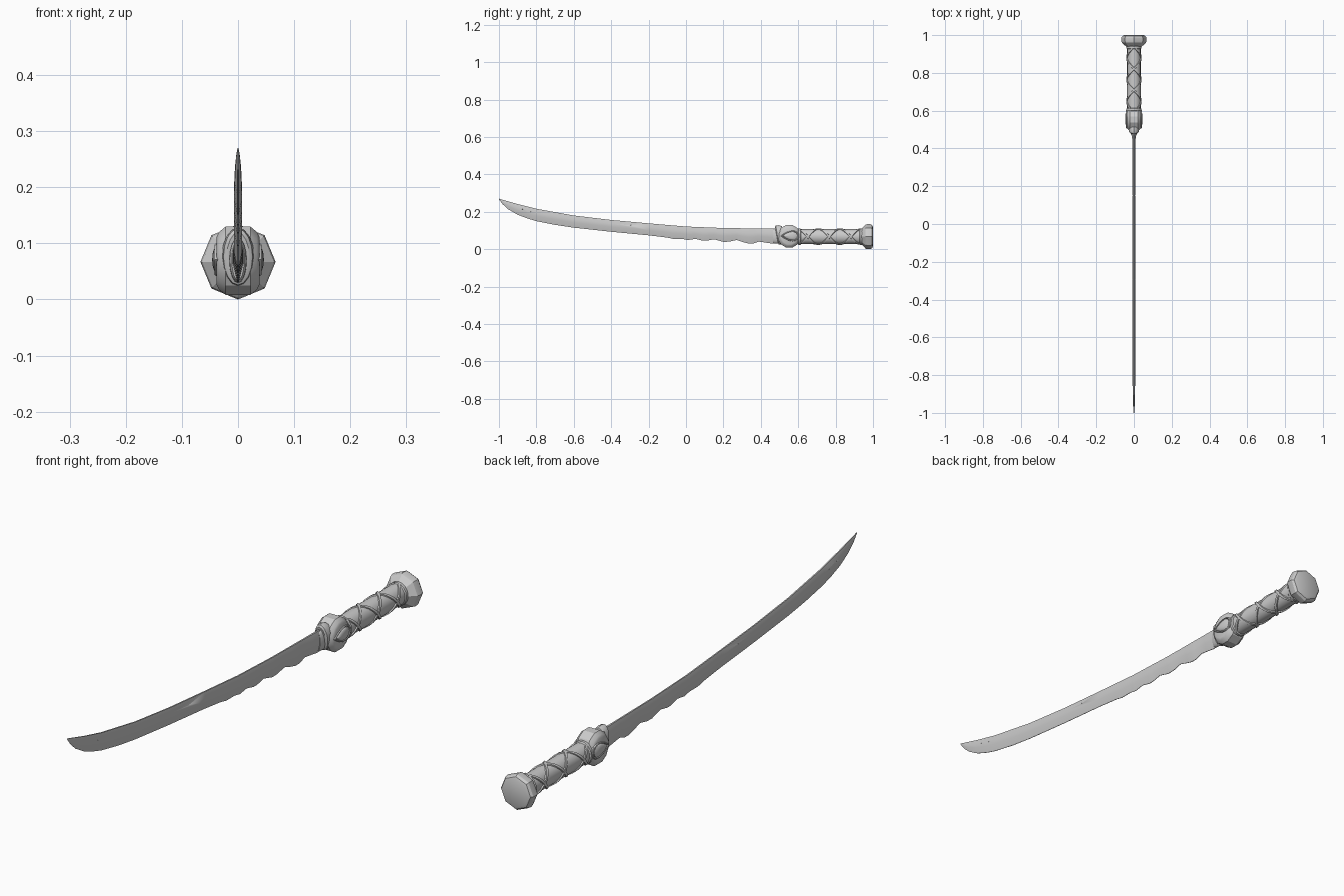
import bpy, bmesh
from math import sin, cos, pi, tau
from mathutils import Vector

if "Cube" in bpy.data.objects:
    bpy.data.objects.remove(bpy.data.objects["Cube"])

ZC = 0.067  # height of the grip axis


def make(name, verts, faces, angle=35):
    me = bpy.data.meshes.new(name)
    me.from_pydata(verts, [], faces)
    bm = bmesh.new()
    bm.from_mesh(me)
    bmesh.ops.recalc_face_normals(bm, faces=bm.faces)
    bm.to_mesh(me)
    bm.free()
    ob = bpy.data.objects.new(name, me)
    bpy.context.collection.objects.link(ob)
    bpy.ops.object.select_all(action='DESELECT')
    ob.select_set(True)
    bpy.context.view_layer.objects.active = ob
    bpy.ops.object.shade_smooth_by_angle(angle=angle * pi / 180)
    return ob


def loft(name, rings, angle=35):
    """Skin a list of equal-length closed rings and cap both ends."""
    n = len(rings[0])
    verts = [p for r in rings for p in r]
    faces = [(i * n + j, i * n + (j + 1) % n, (i + 1) * n + (j + 1) % n, (i + 1) * n + j)
             for i in range(len(rings) - 1) for j in range(n)]
    faces += [tuple(range(n)), tuple(range(len(verts) - n, len(verts)))]
    return make(name, verts, faces, angle)


def oval(y, rx, rz, n=16, z=ZC, slant=0):
    return [(rx * cos(tau * k / n), y + slant * sin(tau * k / n), z + rz * sin(tau * k / n))
            for k in range(n)]


def interp(table, y):
    for (a, za), (b, zb) in zip(table, table[1:]):
        if y <= b:
            return za + (zb - za) * (y - a) / (b - a)
    return table[-1][1]


# Blade: curved spine, belly edge with ragged scallops near the guard
spine = [(-1, .27), (-.9, .241), (-.8, .216), (-.6, .18), (-.4, .156), (-.2, .138),
         (0, .121), (.2, .113), (.5, .109)]
edge = [(-1, .266), (-.98, .24), (-.95, .213), (-.9, .184), (-.85, .165), (-.8, .15), (-.7, .13),
        (-.6, .115), (-.4, .093), (-.2, .074), (-.1, .062), (-.07, .055), (-.02, .055),
        (.01, .049), (.05, .055), (.09, .045), (.11, .045), (.15, .053), (.2, .039),
        (.23, .04), (.27, .049), (.31, .036), (.335, .03), (.36, .03), (.39, .04),
        (.42, .036), (.46, .03), (.5, .03)]
rings = []
for y in sorted({p[0] for p in spine + edge}):
    top, low = interp(spine, y), interp(edge, y)
    h = top - low
    t = min(.0085, .001 + .09 * h) * (1 if y < .42 else 1.15)
    half = [(.35 * t, top), (t, top - .3 * h), (t, top - .58 * h), (.12 * t, low)]
    rings.append([(x, y, z) for x, z in half] + [(-x, y, z) for x, z in reversed(half)])
blade = loft("blade", rings, 20)

# Small chips dented into both faces of the blade
cv, cf = [], []
for y, z, w in [(-.875, .213, .014), (-.83, .2, .008), (-.295, .128, .012)]:
    for s in (-1, 1):
        b = len(cv)
        cv += [(s * .004, y, z), (s * .02, y - w * 1.6, z + .006),
               (s * .02, y + w * 1.6, z + .002), (s * .02, y, z - .01)]
        cf += [(b, b + 1, b + 2), (b, b + 2, b + 3), (b, b + 3, b + 1), (b + 1, b + 3, b + 2)]
cutter = make("chip_cutter", cv, cf)
cutter.hide_render = True
cutter.hide_set(True)
mod = blade.modifiers.new("chips", 'BOOLEAN')
mod.operation, mod.object, mod.solver = 'DIFFERENCE', cutter, 'EXACT'

# Collars where the blade enters the guard
loft("blade_socket", [oval(.465, .011, .036, z=.07), oval(.475, .015, .04, z=.07),
                      oval(.52, .017, .042, z=.07)])
loft("guard_collar", [oval(y, rx, rz, z=.076, slant=-.008) for y, rx, rz in
                      [(.484, .02, .043), (.488, .026, .05), (.504, .029, .052), (.52, .027, .047)]])

# Rounded guard block: faceted disc lying across the grip
GY = .552


def disc(x, r, n=12):
    return [(x, GY + r * .97 * cos(tau * (k + .5) / n), ZC + .002 + r * sin(tau * (k + .5) / n))
            for k in range(n)]


loft("guard_block", [disc(x, r) for x, r in
                     [(-.038, .044), (-.034, .053), (-.022, .063), (.022, .063),
                      (.034, .053), (.038, .044)]], 28)


# Teardrop gems with rims on both sides, pointing at the blade
def drop(x, s):
    return [(x, GY + .004 + s * -.046 * cos(a),
             ZC + .004 + s * .034 * sin(a) * abs(sin(a / 2)) ** .9)
            for a in (tau * k / 20 for k in range(20))]


for side, label in ((1, "right"), (-1, "left")):
    loft("gem_rim_" + label, [drop(side * x, s) for x, s in
                              [(.03, 1.08), (.039, 1.08), (.0415, 1.02), (.0415, .92), (.038, .86)]])
    loft("gem_" + label, [drop(side * x, s) for x, s in
                          [(.034, .86), (.040, .84), (.0435, .66), (.0455, .36), (.046, .06)]], 50)

# Grip: slightly swelling oval bar with end bands
loft("grip", [oval(y, rx, rz) for y, rx, rz in
              [(.57, .035, .039), (.62, .036, .04), (.7, .0375, .041), (.8, .036, .04),
               (.9, .036, .04), (.96, .037, .041)]])
for name, y in (("grip_band_front", .606), ("grip_band_back", .935)):
    loft(name, [oval(y - .009, .036, .04), oval(y - .005, .04, .044),
                oval(y + .005, .04, .044), oval(y + .009, .036, .04)])


# Crossed wrapping straps: flat ribbons wound both ways around the grip
def strap(name, direction, phase, y0=.612, y1=.93, pitch=.23, w=.0085):
    steps = 34
    out = []
    for i in range(steps + 1):
        y = y0 + (y1 - y0) * i / steps
        ring = []
        for dy, lift in ((-w, -.003), (-w * .7, .003), (w * .7, .003), (w, -.003)):
            a = direction * tau * (y - .65) / pitch + phase
            ring.append(((.0372 + lift) * cos(a), y + dy, ZC + (.041 + lift) * sin(a)))
        out.append(ring)
    loft(name, out, 30)


for d, dn in ((1, "a"), (-1, "b")):
    for p in (0, 1):
        strap(f"strap_{dn}{p + 1}", d, p * pi)

# Flared eight-sided pommel
loft("pommel", [oval(y, r, r, 8) for y, r in
                [(.938, .04), (.947, .05), (.96, .064), (.972, .067), (.988, .066),
                 (.996, .06), (1.0, .05)]], 25)
